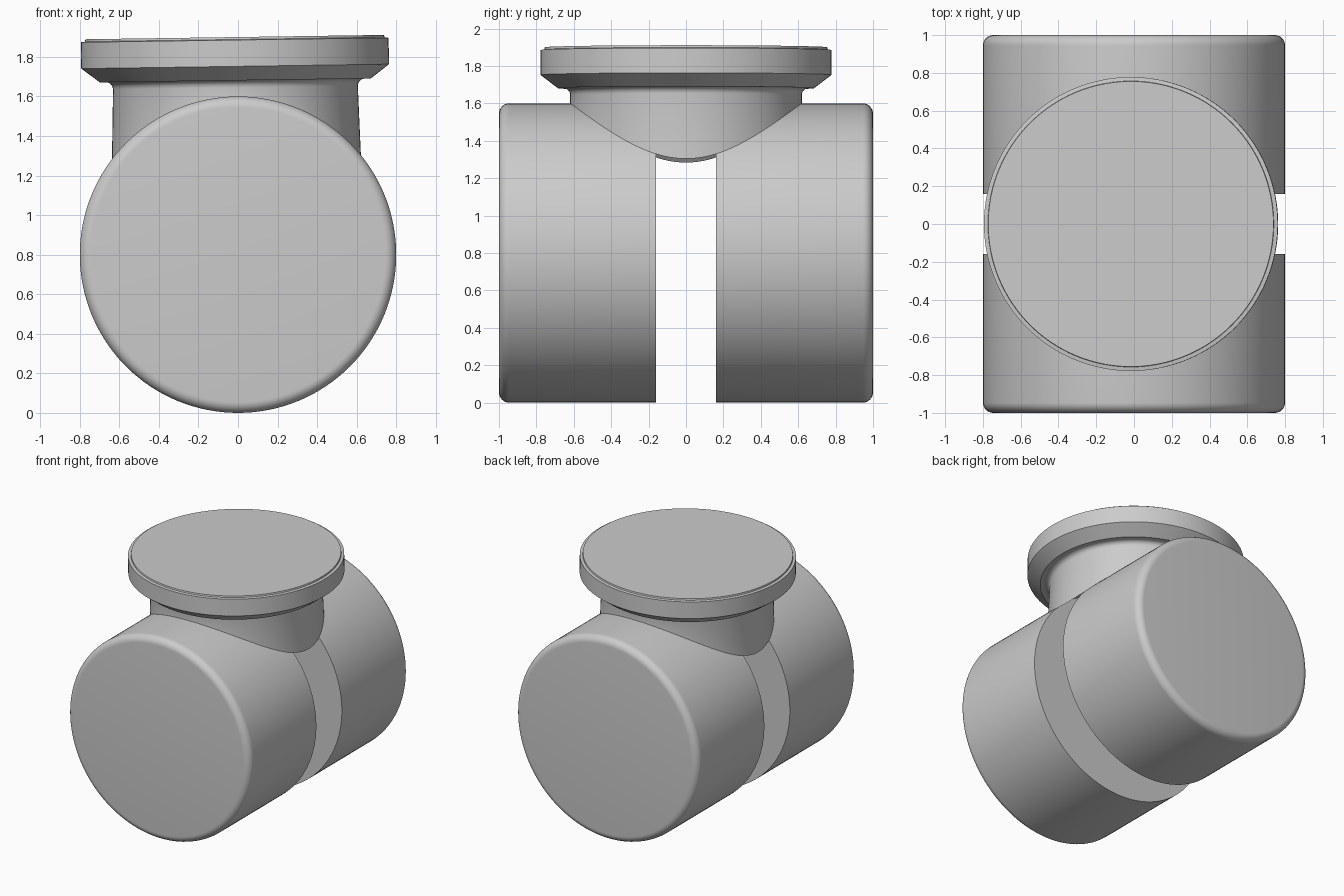
import bpy
import bmesh
from math import sin, cos, pi, radians
from mathutils import Matrix

if "Cube" in bpy.data.objects:
    bpy.data.objects.remove(bpy.data.objects["Cube"])

SEGMENTS = 128
RADIUS = 0.8      # drum radius, also the height of its axis
GAP = 0.16        # half the slot between the drums
FILLET = 0.055

grey = bpy.data.materials.new("plain grey")
grey.use_nodes = True
colour = (0.6, 0.6, 0.6, 1)
grey.diffuse_color = colour
grey.node_tree.nodes["Principled BSDF"].inputs["Base Color"].default_value = colour


def lathe(name, profile, matrix):
    """Closed solid turned from (radius, height) points, lowest first."""
    bm = bmesh.new()
    rings = []
    for r, h in profile:
        angles = [2 * pi * i / SEGMENTS for i in range(SEGMENTS)]
        rings.append([bm.verts.new((r * cos(a), r * sin(a), h)) for a in angles])
    for low, high in zip(rings, rings[1:]):
        for i in range(SEGMENTS):
            j = (i + 1) % SEGMENTS
            bm.faces.new((low[i], low[j], high[j], high[i]))
    bm.faces.new(rings[0][::-1])
    bm.faces.new(rings[-1])
    bm.transform(matrix)
    mesh = bpy.data.meshes.new(name)
    bm.to_mesh(mesh)
    bm.free()
    mesh.materials.append(grey)
    obj = bpy.data.objects.new(name, mesh)
    bpy.context.collection.objects.link(obj)
    return obj


def smooth(obj):
    bpy.ops.object.select_all(action="DESELECT")
    obj.select_set(True)
    bpy.context.view_layer.objects.active = obj
    bpy.ops.object.shade_smooth_by_angle(angle=radians(28))


def arc(r, h, size, start, end, steps=8):
    """Points of a circular fillet around the centre (r, h)."""
    angles = [radians(start + (end - start) * i / steps) for i in range(steps + 1)]
    return [(r + size * cos(a), h + size * sin(a)) for a in angles]


# Two drums lying along y, rounded on their outer ends
drum_profile = [(RADIUS, GAP)] + arc(RADIUS - FILLET, 1 - FILLET, FILLET, 0, 90)
for name, turn in (("front_drum", 90), ("back_drum", -90)):
    lie_down = Matrix.Translation((0, 0, RADIUS)) @ Matrix.Rotation(radians(turn), 4, "X")
    smooth(lathe(name, drum_profile, lie_down))

# Slightly leaning neck with its flange and raised lid
neck_profile = [(0.632, 1.2)]
neck_profile += arc(0.655, 1.645, 0.036, 180, 90, 5)
neck_profile += [(0.685, 1.681), (0.778, 1.752), (0.778, 1.885), (0.757, 1.888), (0.755, 1.9)]
pivot = Matrix.Translation((-0.008, 0, 1.3))
lean = pivot @ Matrix.Rotation(radians(-0.83), 4, "Y") @ Matrix.Translation((0, 0, -1.3))
neck = lathe("neck_and_flange", neck_profile, lean)

# Saddle cut so that the neck sits on the drums
lie_down = Matrix.Translation((0, 0, RADIUS)) @ Matrix.Rotation(radians(90), 4, "X")
cutter = lathe("saddle_cutter", [(RADIUS, -1.1), (RADIUS, 1.1)], lie_down)
cutter.hide_render = True
cut = neck.modifiers.new("saddle", "BOOLEAN")
cut.operation = "DIFFERENCE"
cut.solver = "EXACT"
cut.object = cutter
bpy.ops.object.select_all(action="DESELECT")
neck.select_set(True)
bpy.context.view_layer.objects.active = neck
bpy.ops.object.modifier_apply(modifier=cut.name)
bpy.data.objects.remove(cutter)
smooth(neck)
